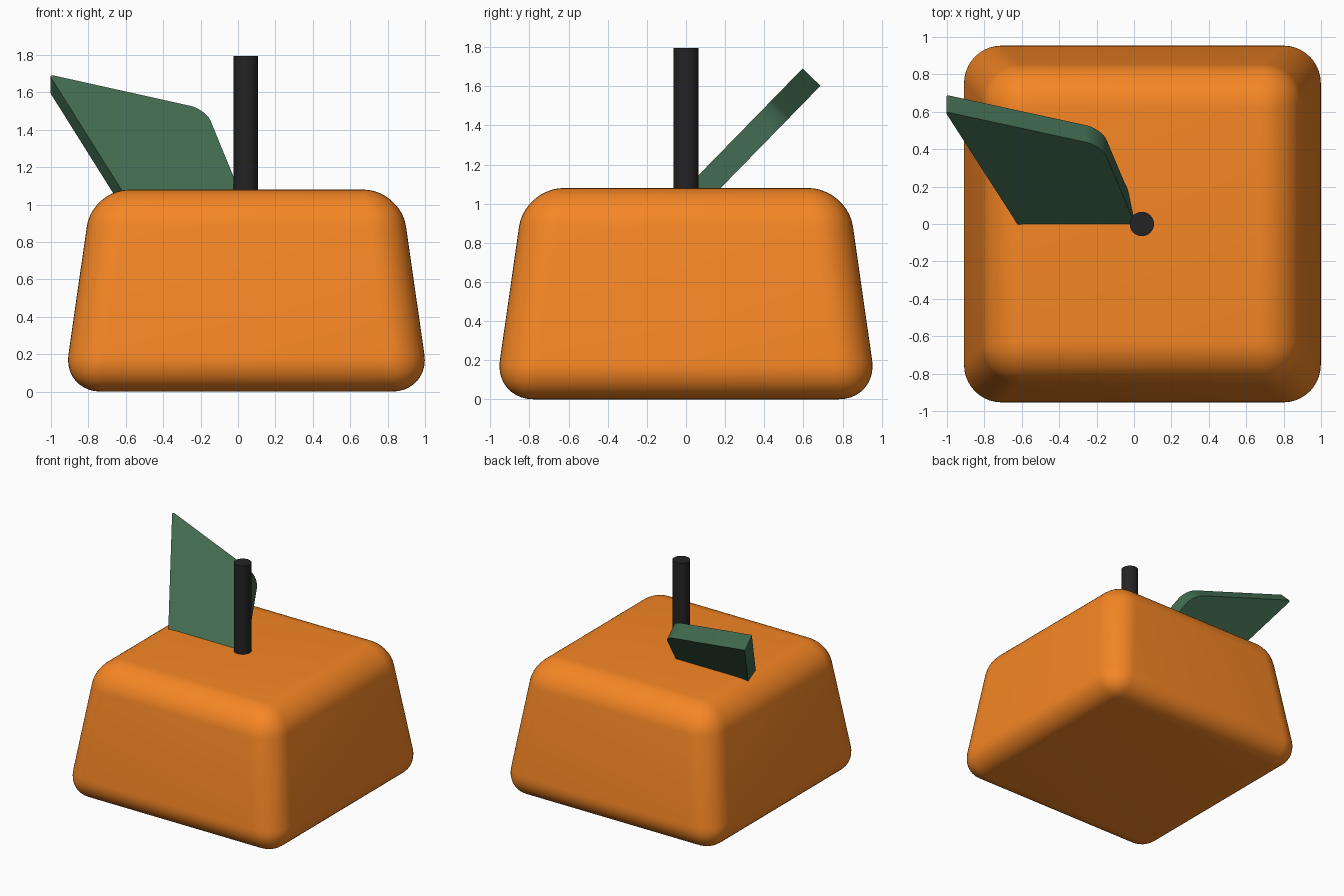
import bpy
import bmesh
from math import radians
from mathutils import Matrix, Vector

if "Cube" in bpy.data.objects:
    bpy.data.objects.remove(bpy.data.objects["Cube"])


def finish(obj, color):
    mat = bpy.data.materials.new(obj.name + "_paint")
    mat.diffuse_color = (*color, 1)
    mat.use_nodes = True
    mat.node_tree.nodes["Principled BSDF"].inputs["Base Color"].default_value = mat.diffuse_color
    obj.data.materials.append(mat)
    bpy.ops.object.select_all(action='DESELECT')
    obj.select_set(True)
    bpy.context.view_layer.objects.active = obj
    bpy.ops.object.shade_smooth_by_angle(angle=radians(30))


def from_bmesh(name, bm):
    bmesh.ops.recalc_face_normals(bm, faces=bm.faces)
    mesh = bpy.data.meshes.new(name)
    bm.to_mesh(mesh)
    bm.free()
    obj = bpy.data.objects.new(name, mesh)
    bpy.context.collection.objects.link(obj)
    return obj


# Body: tapered block with broad rounded edges
CX, HEIGHT, BOTTOM, TOP = 0.045, 1.08, 0.98, 0.825
bm = bmesh.new()
bmesh.ops.create_cube(bm, size=2)
for v in bm.verts:
    half = TOP if v.co.z > 0 else BOTTOM
    v.co = (CX + v.co.x * half, v.co.y * half, HEIGHT if v.co.z > 0 else 0)
bmesh.ops.bevel(bm, geom=bm.edges[:], offset=0.2, segments=10,
                profile=0.5, affect='EDGES', clamp_overlap=True)
finish(from_bmesh("body", bm), (0.92, 0.24, 0.018))

# Stem: upright rod set into the top
bpy.ops.mesh.primitive_cylinder_add(vertices=32, radius=0.065, depth=0.85,
                                    location=(0.042, 0, 1.37))
stem = bpy.context.object
stem.name = "stem"
finish(stem, (0.017, 0.017, 0.018))

# Leaf: slanted plate leaning back, outline in (x, distance up the slope)
outline = [(-0.57, -0.12), (0.04, -0.12), (-0.172, 0.60), (-1.01, 0.86)]
radii = [0.02, 0.02, 0.09, 0.025]
bm = bmesh.new()
front = [bm.verts.new((x, v, 0)) for x, v in outline]
back = [bm.verts.new((x, v, -0.127)) for x, v in outline]
bm.faces.new(front)
bm.faces.new(back[::-1])
for i in range(4):
    j = (i + 1) % 4
    bm.faces.new((front[i], back[i], back[j], front[j]))
corners = [bm.edges.get((f, b)) for f, b in zip(front, back)]
for edge, radius in zip(corners, radii):
    bmesh.ops.bevel(bm, geom=[edge], offset=radius, segments=8,
                    profile=0.5, affect='EDGES')
bm.transform(Matrix.Translation(Vector((0, 0, HEIGHT)))
             @ Matrix.Rotation(radians(45.7), 4, 'X'))
finish(from_bmesh("leaf", bm), (0.054, 0.147, 0.08))
